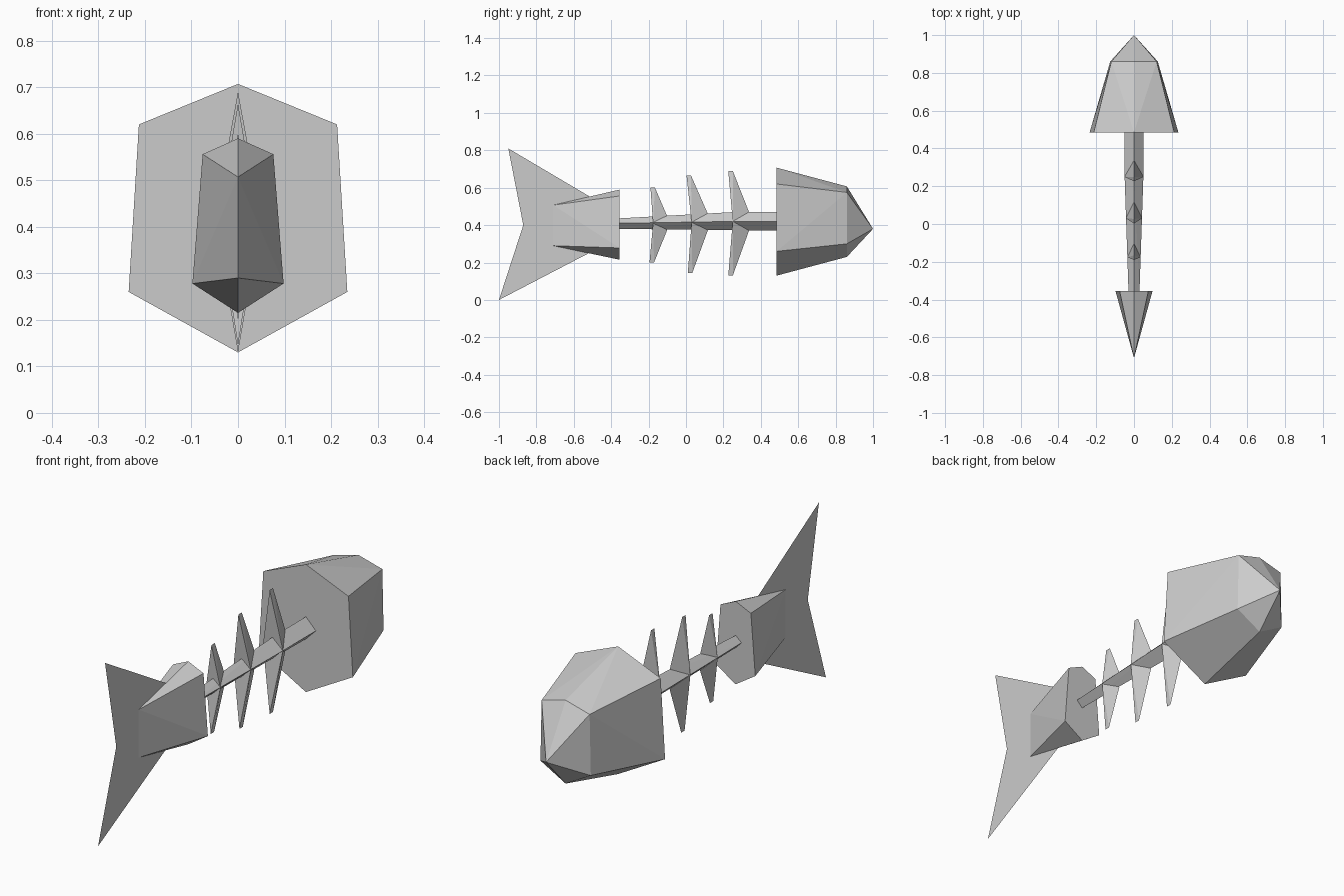
import bpy, bmesh, math

if "Cube" in bpy.data.objects:
    bpy.data.objects.remove(bpy.data.objects["Cube"])


def make_object(name, bm):
    mesh = bpy.data.meshes.new(name)
    bm.to_mesh(mesh)
    bm.free()
    obj = bpy.data.objects.new(name, mesh)
    bpy.context.collection.objects.link(obj)
    return obj


def hull(name, points):
    """Flat-faced convex solid; points with x > 0 are mirrored across x = 0."""
    bm = bmesh.new()
    for x, y, z in points:
        for sx in ((x, -x) if x else (0,)):
            bm.verts.new((sx, y, z))
    res = bmesh.ops.convex_hull(bm, input=bm.verts)
    loose = [v for v in bm.verts if not v.link_faces]
    bmesh.ops.delete(bm, geom=loose, context='VERTS')
    bmesh.ops.dissolve_limit(bm, angle_limit=math.radians(1),
                             verts=bm.verts, edges=bm.edges)
    bmesh.ops.recalc_face_normals(bm, faces=bm.faces)
    return make_object(name, bm)


def ring(y, top, shoulder, hip, bottom):
    """Half of a six-sided cross-section at depth y."""
    return [(0, y, top), (shoulder[0], y, shoulder[1]),
            (hip[0], y, hip[1]), (0, y, bottom)]


# Head: two hexagonal sections closing to a nose point
hull("head",
     ring(0.485, 0.707, (0.213, 0.62), (0.235, 0.26), 0.13)
     + ring(0.86, 0.607, (0.12, 0.575), (0.126, 0.30), 0.23)
     + [(0, 1.0, 0.38)])

# Tail body: hexagonal section narrowing to a vertical edge
hull("tail_body",
     ring(-0.355, 0.59, (0.076, 0.556), (0.098, 0.278), 0.215)
     + [(0, -0.71, 0.507), (0, -0.71, 0.29)])

# Spine: slender diamond bar
spine = []
for y, half, mid, top, bottom in ((-0.36, 0.029, 0.41, 0.436, 0.38),
                                  (0.26, 0.05, 0.42, 0.47, 0.371),
                                  (0.49, 0.05, 0.42, 0.471, 0.37)):
    spine += [(half, y, mid), (0, y, top), (0, y, bottom)]
hull("spine", spine)

# Ribs: upper and lower spikes sharing the side corners of the spine
# (side y, half width, side z, front reach, (tip y, tip z, front z) per spike)
ribs = [(-0.176, 0.035, 0.41, 0.076, ((-0.19, 0.60, 0.446), (-0.195, 0.20, 0.375))),
        (0.03, 0.043, 0.415, 0.087, ((0.003, 0.665, 0.46), (0.01, 0.145, 0.373))),
        (0.25, 0.05, 0.42, 0.087, ((0.226, 0.69, 0.47), (0.226, 0.13, 0.371)))]
for i, (y, half, mid, reach, spikes) in enumerate(ribs, 1):
    for side, (tip_y, tip_z, front_z) in zip(("upper", "lower"), spikes):
        hull(f"rib_{i}_{side}",
             [(half, y, mid), (0, y + reach, front_z),
              (0, tip_y, tip_z), (0, tip_y + 0.024, tip_z)])

# Tail fin: thin forked sheet rooted inside the tail body
bm = bmesh.new()
outline = [(-0.87, 0.40), (-0.95, 0.81), (-0.51, 0.55), (-0.51, 0.255), (-1.0, 0.0)]
a, b, c, d, e = [bm.verts.new((0, y, z)) for y, z in outline]
for face in ((a, b, c), (a, c, d), (a, d, e)):
    bm.faces.new(face)
bmesh.ops.dissolve_limit(bm, angle_limit=0.01, verts=bm.verts, edges=bm.edges)
make_object("tail_fin", bm)
